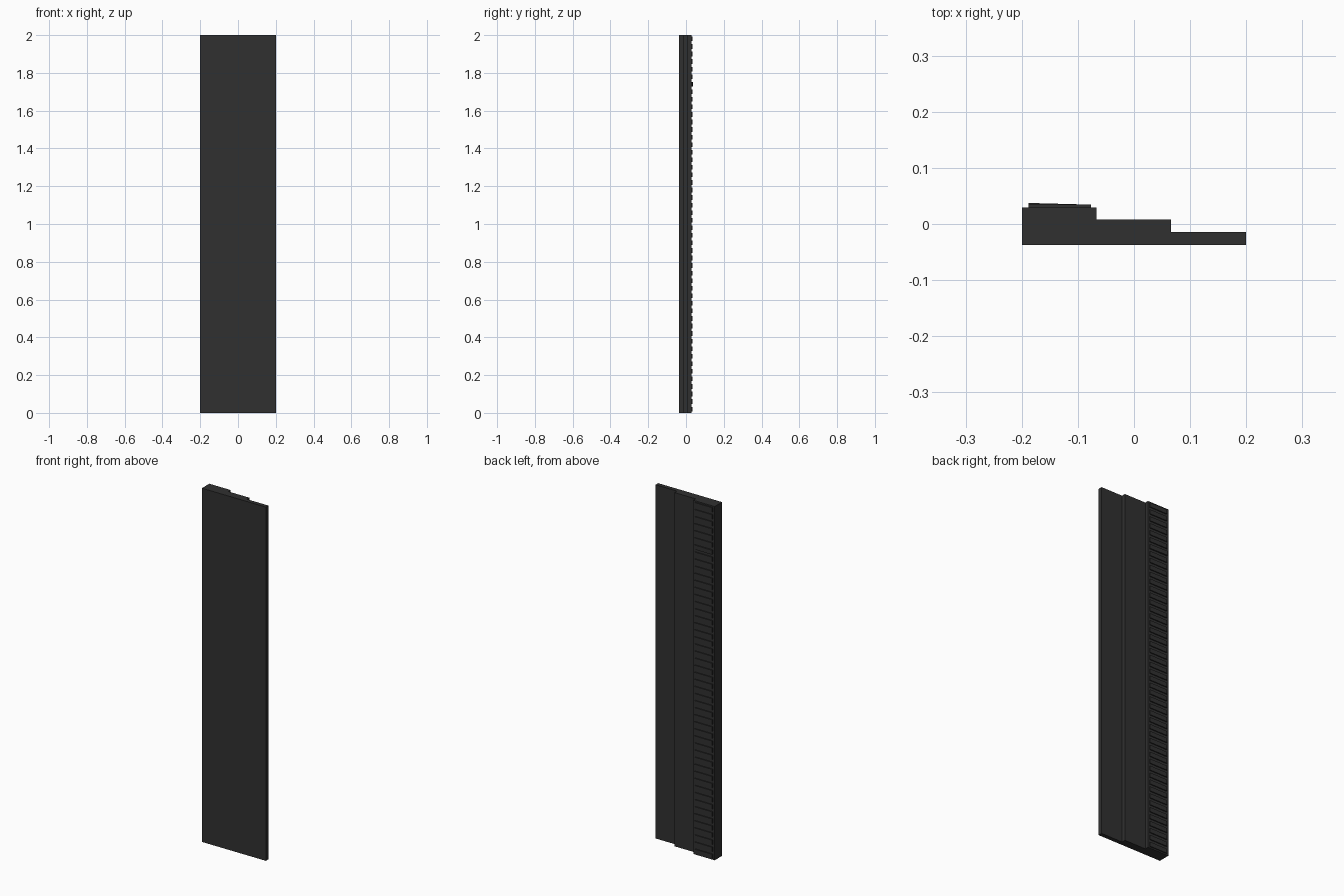
import bpy, bmesh, math

if "Cube" in bpy.data.objects:
    bpy.data.objects.remove(bpy.data.objects["Cube"])

dark = bpy.data.materials.new("dark_rubber")
dark.diffuse_color = (0.03, 0.03, 0.03, 1)
dark.use_nodes = True
dark.node_tree.nodes["Principled BSDF"].inputs["Base Color"].default_value = dark.diffuse_color

def finish(name, bm):
    bmesh.ops.recalc_face_normals(bm, faces=bm.faces)
    me = bpy.data.meshes.new(name)
    bm.to_mesh(me)
    bm.free()
    ob = bpy.data.objects.new(name, me)
    me.materials.append(dark)
    bpy.context.collection.objects.link(ob)
    return ob

# stepped body: plan profile extruded up
profile = [(-0.2, -0.037), (0.2, -0.037), (0.2, -0.014), (0.066, -0.014),
           (0.066, 0.008), (-0.067, 0.008), (-0.067, 0.029), (-0.2, 0.029)]
bm = bmesh.new()
face = bm.faces.new([bm.verts.new((x, y, 0)) for x, y in profile])
ext = bmesh.ops.extrude_face_region(bm, geom=[face])
bmesh.ops.translate(bm, vec=(0, 0, 2),
                    verts=[v for v in ext["geom"] if isinstance(v, bmesh.types.BMVert)])
finish("stepped_body", bm)

# grip ribs along the thick step, one slightly lifted
COUNT = 50
PITCH = 2 / COUNT
x0, x1, y0, y1 = -0.188, -0.077, 0.027, 0.0345
for i in range(COUNT):
    bm = bmesh.new()
    bmesh.ops.create_cube(bm, size=1)
    lift = 0.003 if i == 43 else 0
    zc = (i + 0.5) * PITCH
    for v in bm.verts:
        left, outer = v.co.x < 0, v.co.y > 0
        v.co = (x0 if left else x1,
                y1 + (lift if left else 0) if outer else y0,
                zc + v.co.z * PITCH * 0.62)
    finish("grip_rib", bm)
